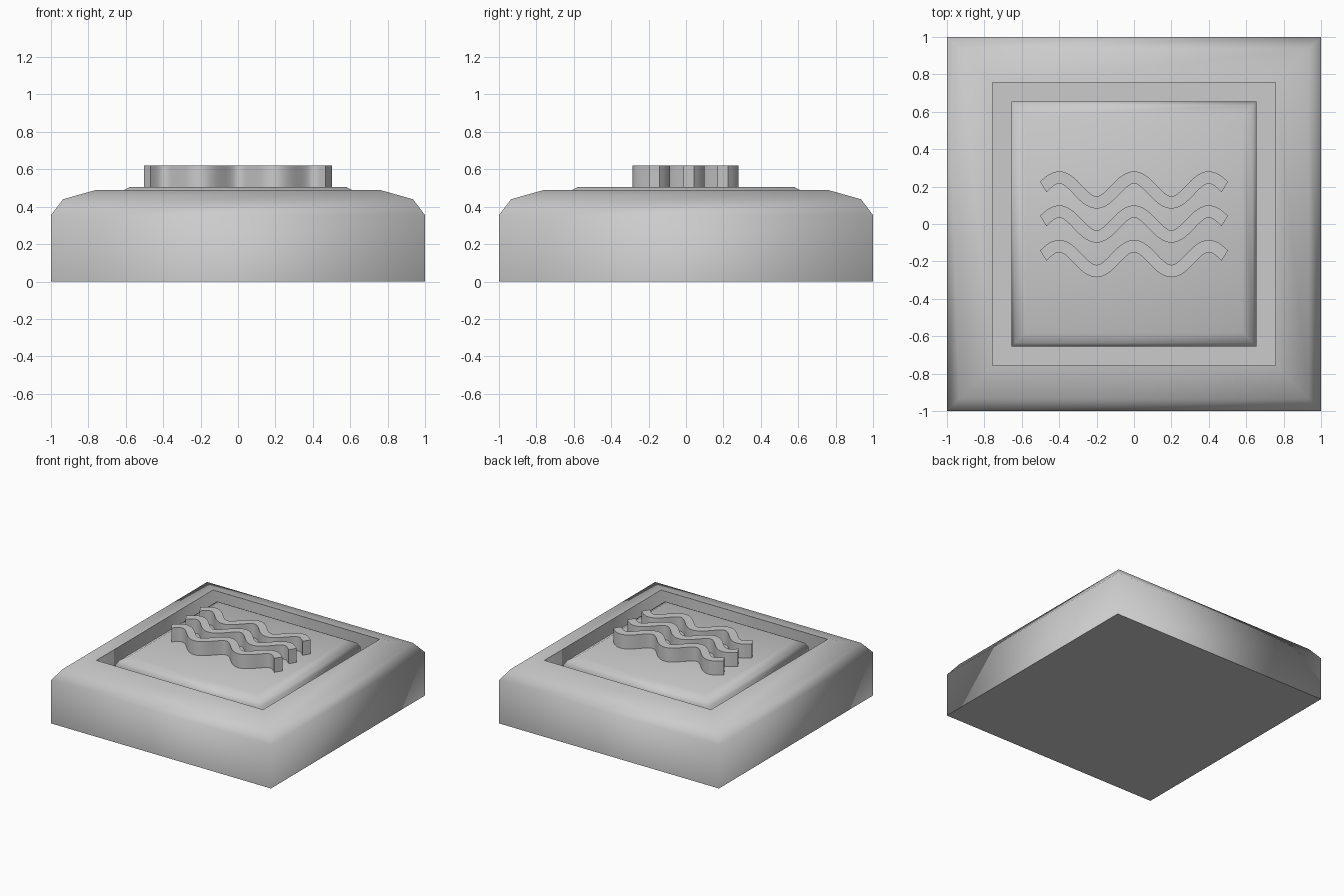
import bpy, bmesh, math

if "Cube" in bpy.data.objects:
    bpy.data.objects.remove(bpy.data.objects["Cube"])

FLOOR = 0.34


def finish(name, bm):
    bmesh.ops.recalc_face_normals(bm, faces=bm.faces[:])
    mesh = bpy.data.meshes.new(name)
    bm.to_mesh(mesh)
    bm.free()
    obj = bpy.data.objects.new(name, mesh)
    bpy.context.collection.objects.link(obj)
    return obj


def square_loft(name, profile, sharp_rings=()):
    """Stack square rings given as (half width, z) and cap both ends."""
    bm = bmesh.new()
    rings = [[bm.verts.new((sx * r, sy * r, z))
              for sx, sy in ((-1, -1), (1, -1), (1, 1), (-1, 1))]
             for r, z in profile]
    for a, b in zip(rings, rings[1:]):
        for i in range(4):
            j = (i + 1) % 4
            bm.faces.new((a[i], a[j], b[j], b[i]))
    bm.faces.new(rings[0])
    bm.faces.new(rings[-1])
    for f in bm.faces:
        f.smooth = True
    for k in sharp_rings:
        for i in range(4):
            bm.edges.get((rings[k][i], rings[k][(i + 1) % 4])).smooth = False
    return finish(name, bm)


def wave(name, y0):
    """Wavy ribbon extruded upward from the pad."""
    n, amp, half, end, freq = 48, 0.067, 0.033, 0.485, 2 * math.pi / 0.4
    bm = bmesh.new()
    sections = []
    for i in range(n + 1):
        x = -end + 2 * end * i / n
        y = y0 + amp * math.cos(freq * x)
        nx, ny = 0.6 * amp * freq * math.sin(freq * x), 1.0
        s = half / math.hypot(nx, ny)
        sections.append([bm.verts.new((x + k * nx * s, y + k * ny * s, z))
                         for k, z in ((-1, 0.48), (1, 0.48), (1, 0.62), (-1, 0.62))])
    for a, b in zip(sections, sections[1:]):
        for i in range(4):
            j = (i + 1) % 4
            bm.faces.new((a[i], a[j], b[j], b[i]))
    bm.faces.new(sections[0])
    bm.faces.new(sections[-1])
    obj = finish(name, bm)
    bpy.ops.object.select_all(action='DESELECT')
    obj.select_set(True)
    bpy.context.view_layer.objects.active = obj
    bpy.ops.object.shade_smooth_by_angle(angle=math.radians(30))


# bevelled block with a square recess
square_loft("base_block",
            [(1, 0), (1, 0.355), (0.935, 0.44), (0.757, 0.49), (0.757, FLOOR)],
            sharp_rings=(0, 3, 4))

# raised rounded pad inside the recess
square_loft("centre_pad",
            [(0.655, FLOOR - 0.02), (0.655, 0.44), (0.635, 0.475), (0.58, 0.505)],
            sharp_rings=(0,))

# three raised wave ribbons
for label, y in (("back", 0.182), ("middle", 0.0), ("front", -0.185)):
    wave("wave_" + label, y)
